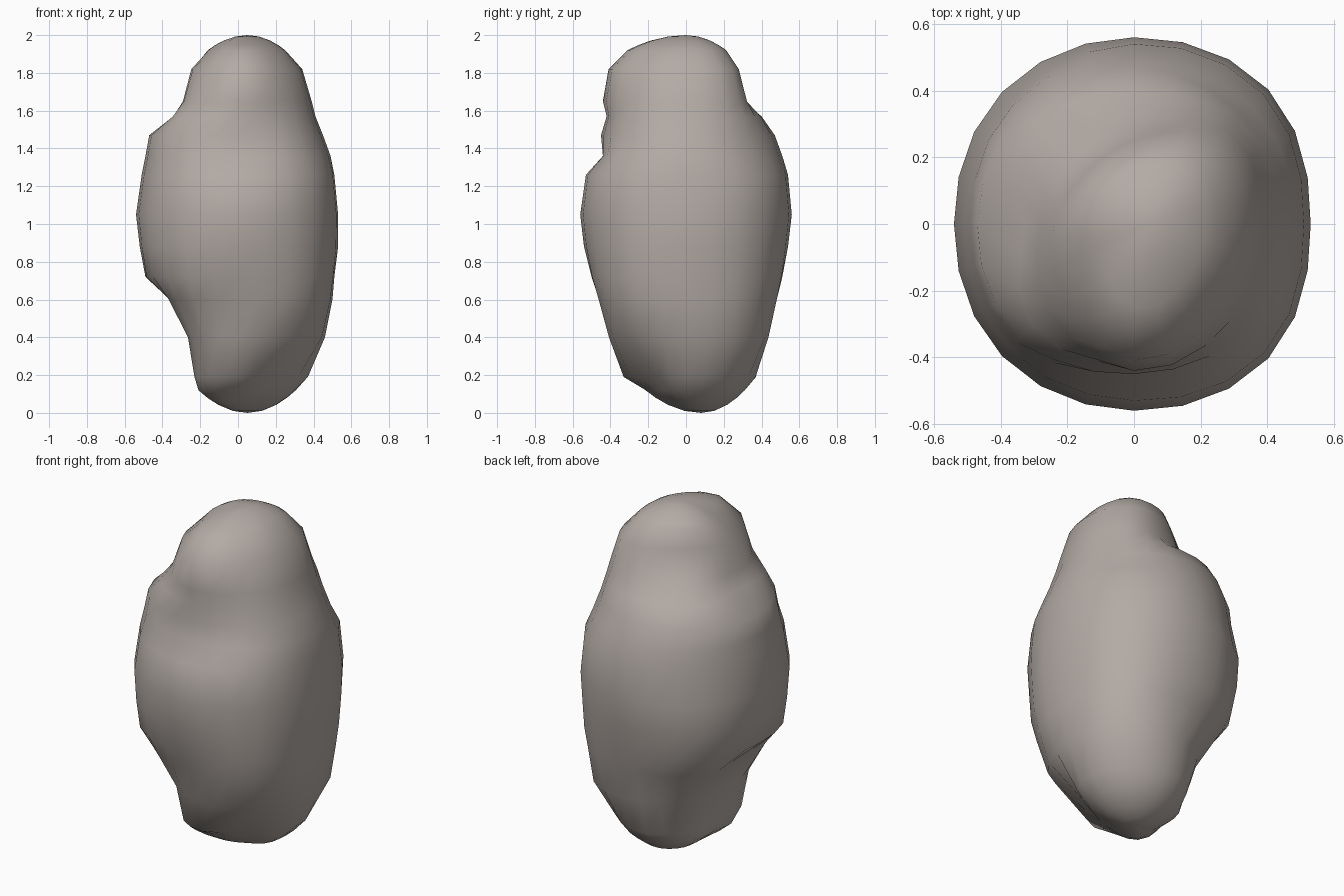
import bpy, bmesh, math

if "Cube" in bpy.data.objects:
    bpy.data.objects.remove(bpy.data.objects["Cube"])

# Boulder cross-sections: height, then reach toward E, NE, N, NW, W, SW, S, SE
SECTIONS = [
    (0.12, .30, .33, .31, .24, .19, .26, .20, .20),
    (0.19, .37, .38, .37, .26, .20, .30, .33, .25),
    (0.40, .46, .50, .42, .33, .25, .34, .40, .46),
    (0.60, .50, .53, .48, .46, .35, .46, .46, .52),
    (0.72, .51, .55, .51, .52, .49, .53, .50, .55),
    (0.88, .53, .56, .54, .55, .52, .55, .54, .56),
    (1.05, .53, .57, .56, .56, .54, .56, .56, .57),
    (1.26, .51, .55, .54, .52, .51, .53, .53, .55),
    (1.36, .49, .50, .51, .51, .49, .50, .44, .50),
    (1.47, .45, .46, .47, .47, .47, .48, .45, .46),
    (1.57, .41, .43, .40, .41, .33, .43, .42, .43),
    (1.65, .39, .40, .30, .27, .28, .36, .44, .41),
    (1.82, .34, .35, .25, .21, .24, .30, .41, .36),
    (1.92, .25, .26, .20, .17, .16, .18, .31, .27),
]
SEGMENTS = 24


def reach(radii, a):
    """Smooth periodic blend of the eight directional reaches."""
    f = a / (2 * math.pi) * 8
    i, t = int(f), f - int(f)
    p0, p1, p2, p3 = (radii[(i + k) % 8] for k in (-1, 0, 1, 2))
    return p1 + 0.5 * t * (p2 - p0 + t * (2 * p0 - 5 * p1 + 4 * p2 - p3
                                          + t * (3 * (p1 - p2) + p3 - p0)))


def ring(section):
    z, radii = section[0], section[1:]
    points = []
    for k in range(SEGMENTS):
        a = 2 * math.pi * k / SEGMENTS
        r = reach(radii, a)
        points.append((r * math.cos(a), r * math.sin(a), z))
    return points


def cap(points, pole, s):
    """Shrink an end ring toward its pole along a rounded dome."""
    px, py, pz = pole
    return [(px + (x - px) * s, py + (y - py) * s, pz + (z - pz) * s * s) for x, y, z in points]


# Rounded bottom, body and rounded top
body = [ring(s) for s in SECTIONS]
bottom, top = (0.05, 0.08, 0.0), (0.05, 0.0, 2.0)
rings = [cap(body[0], bottom, s) for s in (.3, .6, .82)] + body
rings += [cap(body[-1], top, s) for s in (.82, .6, .3)]

bm = bmesh.new()
loops = [[bm.verts.new(p) for p in pts] for pts in rings]
for lo, hi in zip(loops, loops[1:]):
    for k in range(SEGMENTS):
        n = (k + 1) % SEGMENTS
        bm.faces.new((lo[k], lo[n], hi[n], hi[k]))
for loop, pole in ((loops[0], bottom), (loops[-1], top)):
    v = bm.verts.new(pole)
    for k in range(SEGMENTS):
        bm.faces.new((loop[k], loop[(k + 1) % SEGMENTS], v))
bmesh.ops.recalc_face_normals(bm, faces=bm.faces)

mesh = bpy.data.meshes.new("boulder")
bm.to_mesh(mesh)
bm.free()
boulder = bpy.data.objects.new("boulder", mesh)
bpy.context.collection.objects.link(boulder)

# Warm grey stone
stone = bpy.data.materials.new("warm grey stone")
stone.diffuse_color = (0.45, 0.405, 0.375, 1)
stone.use_nodes = True
stone.node_tree.nodes["Principled BSDF"].inputs["Base Color"].default_value = stone.diffuse_color
mesh.materials.append(stone)

bpy.context.view_layer.objects.active = boulder
boulder.select_set(True)
bpy.ops.object.shade_smooth_by_angle(angle=math.radians(50))
